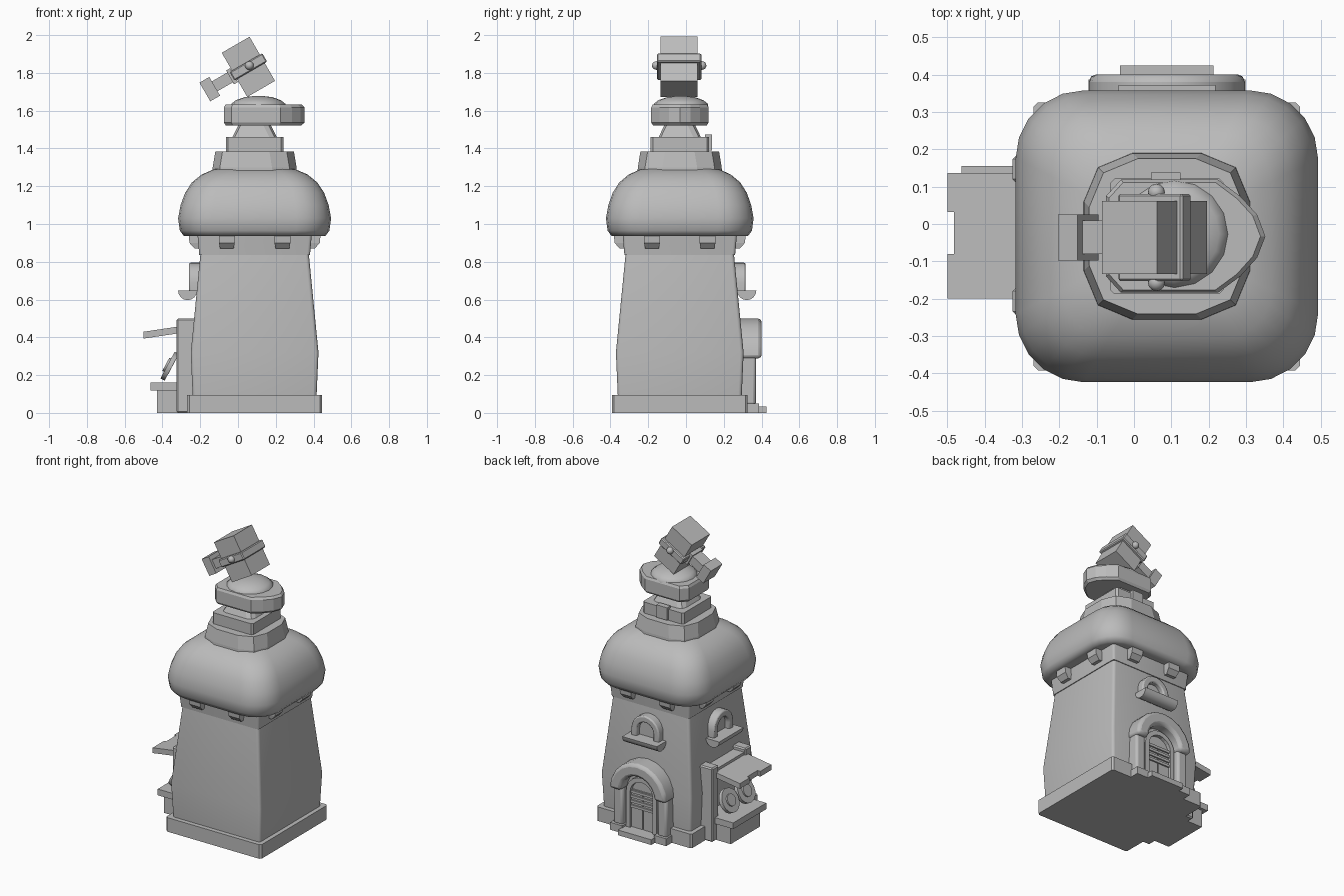
import bpy, bmesh, math
from mathutils import Matrix, Vector

if "Cube" in bpy.data.objects:
    bpy.data.objects.remove(bpy.data.objects["Cube"])

CX, CY = 0.088, -0.033          # tower axis
stone = bpy.data.materials.new("grey_stone")
stone.diffuse_color = (0.5, 0.5, 0.5, 1)
stone.use_nodes = True
stone.node_tree.nodes["Principled BSDF"].inputs["Base Color"].default_value = stone.diffuse_color


def finish(name, bm, smooth=None, bevel=0, segs=2):
    bmesh.ops.recalc_face_normals(bm, faces=bm.faces)
    me = bpy.data.meshes.new(name)
    bm.to_mesh(me)
    bm.free()
    ob = bpy.data.objects.new(name, me)
    bpy.context.collection.objects.link(ob)
    me.materials.append(stone)
    if bevel:
        m = ob.modifiers.new("bevel", 'BEVEL')
        m.width, m.segments = bevel, segs
    if smooth:
        bpy.ops.object.select_all(action='DESELECT')
        ob.select_set(True)
        bpy.context.view_layer.objects.active = ob
        bpy.ops.object.shade_smooth_by_angle(angle=math.radians(smooth))
    return ob


def loft(name, rings, **kw):
    bm = bmesh.new()
    vs = [[bm.verts.new(p) for p in r] for r in rings]
    n = len(rings[0])
    for a, b in zip(vs, vs[1:]):
        for i in range(n):
            bm.faces.new((a[i], a[(i + 1) % n], b[(i + 1) % n], b[i]))
    bm.faces.new(vs[0])
    bm.faces.new(vs[-1])
    return finish(name, bm, **kw)


def rounded(hx, hy, r, z, segs=3, cx=CX, cy=CY):
    """Rounded rectangle ring at height z."""
    pts = []
    for k, (sx, sy) in enumerate(((1, 1), (-1, 1), (-1, -1), (1, -1))):
        for i in range(segs + 1):
            a = math.pi / 2 * (k + i / segs)
            pts.append((cx + sx * (hx - r) + r * math.cos(a),
                        cy + sy * (hy - r) + r * math.sin(a), z))
    return pts


def box(name, lo, hi, **kw):
    x0, y0, z0 = lo
    x1, y1, z1 = hi
    return loft(name, [[(x0, y0, z), (x1, y0, z), (x1, y1, z), (x0, y1, z)]
                       for z in (z0, z1)], **kw)


def wall_point(side, a, d, z):
    """a = along wall, d = distance out from the tower axis."""
    return (CX + a, CY + d, z) if side == "back" else (CX - d, CY + a, z)


def wall_box(name, side, a0, a1, d0, d1, z0, z1, **kw):
    p, q = wall_point(side, a0, d0, z0), wall_point(side, a1, d1, z1)
    lo = [min(u, v) for u, v in zip(p, q)]
    hi = [max(u, v) for u, v in zip(p, q)]
    return box(name, lo, hi, **kw)


def wall_prism(name, side, outline, d0, d1, **kw):
    return loft(name, [[wall_point(side, a, d, z) for a, z in outline]
                       for d in (d0, d1)], **kw)


def arch_line(r, zc, z0, n=10):
    arc = [(r * math.cos(math.pi * i / n), zc + r * math.sin(math.pi * i / n))
           for i in range(n + 1)]
    return [(r, z0)] + arc + [(-r, z0)] if z0 < zc else arc


def wall_arch(name, side, r0, r1, zc, z0, d0, d1, **kw):
    """Arch band, swept as a rectangular section along the arch line."""
    rings = [[wall_point(side, *c) for c in ((o[0], d0, o[1]), (o[0], d1, o[1]),
                                             (i[0], d1, i[1]), (i[0], d0, i[1]))]
             for o, i in zip(arch_line(r1, zc, z0), arch_line(r0, zc, z0))]
    return loft(name, rings, **kw)


def primitive(name, kind, loc, rot=None, **kw):
    bm = bmesh.new()
    mat = Matrix.Translation(loc) @ (rot or Matrix())
    if kind == "disc":
        bmesh.ops.create_cone(bm, cap_ends=True, segments=16, radius1=kw["r"],
                              radius2=kw["r"], depth=kw["depth"], matrix=mat)
    else:
        bmesh.ops.create_uvsphere(bm, u_segments=12, v_segments=8,
                                  radius=kw["r"], matrix=mat)
    return finish(name, bm, smooth=40)


# Tower body: plinth, tapering shaft, band under the roof
loft("plinth", [rounded(0.357, 0.359, 0.012, z, 1) for z in (0, 0.095)])
loft("tower_shaft", [rounded(h, h, 0.018, z) for h, z in
                     ((0.328, 0.09), (0.338, 0.32), (0.287, 0.84))], smooth=40)
loft("band", [rounded(h, h, 0.015, z) for h, z in
              ((0.293, 0.835), (0.303, 0.95))], smooth=40)

# Tapered brackets, two on each wall
for k in range(4):
    for s in (-1, 1):
        rot = Matrix.Translation((CX, CY, 0)) @ Matrix.Rotation(k * math.pi / 2, 4, 'Z')
        rings = []
        for w, out, z in ((0.036, 0.318, 0.87), (0.042, 0.345, 0.9), (0.042, 0.35, 0.955)):
            rings.append([rot @ Vector((s * 0.147 + a, d, z)) for a, d in
                          ((-w, 0.28), (w, 0.28), (w, out), (-w, out))])
        loft("bracket", rings)

# Cushion-shaped roof
profile = ((0.345, 0.94), (0.375, 0.937), (0.396, 0.965), (0.405, 1.03), (0.392, 1.1),
           (0.368, 1.165), (0.332, 1.22), (0.28, 1.262), (0.22, 1.288), (0.15, 1.305))
loft("roof", [rounded(h, h * 0.965, h * 0.45, z, 5) for h, z in profile], smooth=60)

# Stacked neck
loft("neck_base", [rounded(h, h, 0.13, z, 2) for h, z in ((0.224, 1.26), (0.222, 1.3), (0.208, 1.385))])
loft("neck_block", [rounded(0.152, 0.155, 0.012, z, 1) for z in (1.38, 1.46)])
box("neck_tab", (0.045, 0.1, 1.39), (0.125, 0.138, 1.475))
loft("neck_cone", [rounded(h, h * 0.95, 0.04, z, 2) for h, z in ((0.12, 1.455), (0.08, 1.535))])

# Pointed platform with a low dome
plan = [(-0.075, -0.14), (-0.035, -0.184), (0.225, -0.184), (0.285, -0.14), (0.33, -0.09),
        (0.352, -0.033), (0.33, 0.025), (0.285, 0.074), (0.225, 0.119), (-0.035, 0.119), (-0.075, 0.075)]
loft("platform", [[(CX + (x - CX) * s, CY + (y - CY) * s, z) for x, y in plan]
                  for s, z in ((0.94, 1.522), (1, 1.537), (1, 1.617), (0.95, 1.632))])
loft("dome", [[(0.108 + r * math.cos(i * math.pi / 8), -0.027 + r * math.sin(i * math.pi / 8), z)
               for i in range(16)]
              for r, z in ((0.145, 1.62), (0.143, 1.636), (0.12, 1.655), (0.075, 1.671), (0.03, 1.677))],
     smooth=50)

# Tilted telescope: x points along the tube, z across it
tilt = Matrix.Translation((0.055, -0.036, 1.832)) @ Matrix.Rotation(math.radians(-30), 4, 'Y')


def scope_box(name, x, hx, hy, hz, z=0, **kw):
    ob = box(name, (x - hx, -hy, z - hz), (x + hx, hy, z + hz), **kw)
    ob.data.transform(tilt)


scope_box("scope_body", 0, 0.085, 0.098, 0.135)
scope_box("scope_band", 0, 0.1, 0.117, 0.026, bevel=0.006, segs=1)
scope_box("scope_flange", -0.1, 0.012, 0.055, 0.042)
scope_box("scope_tube", -0.15, 0.07, 0.045, 0.03)
scope_box("scope_eyepiece", -0.236, 0.03, 0.062, 0.057)
for s in (-1, 1):
    primitive("scope_knob", "ball", (0.06, -0.036 + s * 0.121, 1.839), r=0.023)

# Arched windows with half-round sills
for side in ("back", "left"):
    wall_arch("window_frame", side, 0.062, 0.105, 0.69, 0.64, 0.27, 0.348, smooth=40, bevel=0.008)
    wall_prism("window_pane", side, arch_line(0.07, 0.69, 0.64), 0.27, 0.314)
    half = [(0.05 * math.cos(math.pi * i / 8), 0.647 - 0.05 * math.sin(math.pi * i / 8)) for i in range(9)]
    loft("window_sill", [[wall_point(side, a, 0.355 + d, z) for d, z in half]
                         for a in (-0.13, 0.13)], smooth=40)

# Back door: columns, heavy arch, arched inner frame, slatted leaves, step
wall_arch("door_arch", "back", 0.125, 0.212, 0.288, 0.288, 0.3, 0.434, smooth=50, bevel=0.02)
for s in (-1, 1):
    wall_box("door_column", "back", s * 0.13, s * 0.2, 0.3, 0.403, 0.04, 0.31,
             smooth=40, bevel=0.015)
    wall_box("column_foot", "back", s * 0.12, s * 0.21, 0.3, 0.42, 0, 0.05)
    wall_box("door_leaf", "back", s * 0.004, s * 0.09, 0.32, 0.368, 0.03, 0.29)
wall_prism("door_panel", "back", arch_line(0.13, 0.288, 0.02), 0.3, 0.361)
wall_arch("door_frame", "back", 0.085, 0.115, 0.275, 0.03, 0.32, 0.385)
for i in range(4):
    wall_box("door_slat", "back", -0.085, 0.085, 0.33, 0.378, 0.17 + i * 0.033, 0.187 + i * 0.033)
wall_box("door_step", "back", -0.125, 0.125, 0.32, 0.458, 0, 0.035)

# Market stall on the left wall: posts, lintel, counter
for y in (0.112, -0.242):
    box("stall_post", (-0.325, y, 0), (-0.22, y + 0.07, 0.5), bevel=0.008, segs=1)
box("stall_lintel", (-0.315, -0.2, 0.42), (-0.22, 0.14, 0.475))
box("stall_base", (-0.43, -0.18, 0), (-0.24, 0.135, 0.12))
box("stall_counter", (-0.462, -0.2, 0.118), (-0.24, 0.155, 0.16))

# Notched awning, sloping outward
edge = [(-0.5, 0.137), (-0.31, 0.137), (-0.31, -0.2), (-0.5, -0.2),
        (-0.5, -0.08), (-0.482, -0.08), (-0.482, 0.032), (-0.5, 0.032)]
loft("stall_awning", [[(x, y, 0.44 + (x + 0.31) * 0.15 + dz) for x, y in edge] for dz in (-0.018, 0.018)])

# Round wares leaning against the wall
lean = Vector((-0.88, 0, 0.47)).to_track_quat('Z', 'Y').to_matrix().to_4x4()
for y in (0.055, -0.115):
    primitive("round_ware", "disc", (-0.362, y, 0.247), lean, r=0.08, depth=0.025)
    primitive("ware_hub", "disc", (-0.366, y, 0.249), lean, r=0.04, depth=0.036)
